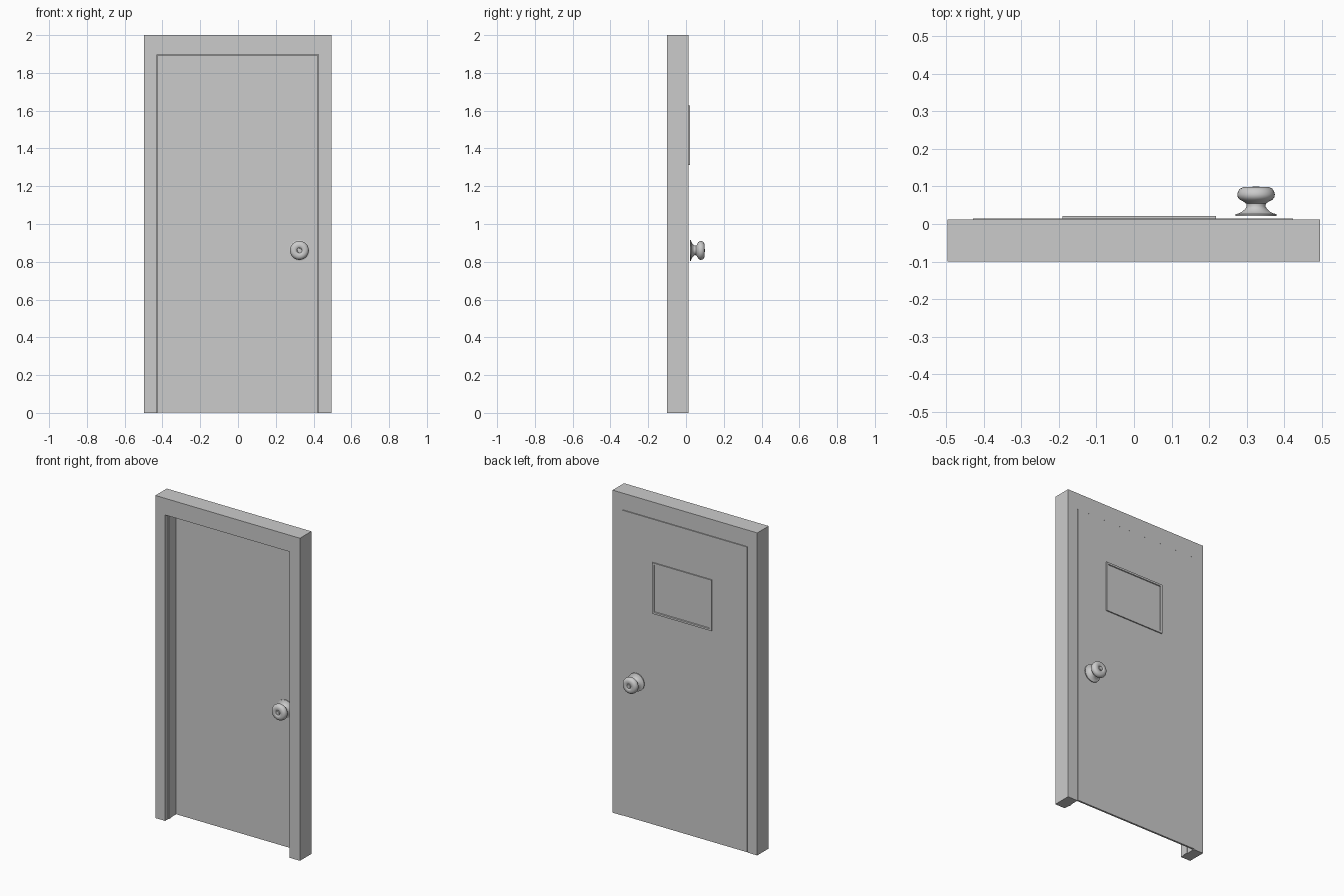
import bpy, bmesh, math
from mathutils import Vector

if "Cube" in bpy.data.objects:
    bpy.data.objects.remove(bpy.data.objects["Cube"])


def finish(name, bm, smooth=False):
    bmesh.ops.recalc_face_normals(bm, faces=bm.faces)
    mesh = bpy.data.meshes.new(name)
    bm.to_mesh(mesh)
    bm.free()
    ob = bpy.data.objects.new(name, mesh)
    bpy.context.collection.objects.link(ob)
    if smooth:
        bpy.ops.object.select_all(action='DESELECT')
        ob.select_set(True)
        bpy.context.view_layer.objects.active = ob
        bpy.ops.object.shade_smooth_by_angle(angle=math.radians(40))
    return ob


def extrude_profile(points, y0, y1):
    """Extrude an xz outline from y0 to y1."""
    bm = bmesh.new()
    face = bm.faces.new([bm.verts.new((x, y0, z)) for x, z in points])
    new = bmesh.ops.extrude_face_region(bm, geom=[face])['geom']
    verts = [g for g in new if isinstance(g, bmesh.types.BMVert)]
    bmesh.ops.translate(bm, verts=verts, vec=(0, y1 - y0, 0))
    return bm


def arch(x0, x1, top, ix0, ix1, itop):
    """Outline of two jambs joined by a header."""
    return [(x0, 0), (x0, top), (x1, top), (x1, 0),
            (ix1, 0), (ix1, itop), (ix0, itop), (ix0, 0)]


def rect(x0, x1, z0, z1):
    return [(x0, z0), (x0, z1), (x1, z1), (x1, z0)]


# Frame and the slim stop strip running round its opening
finish('door_frame', extrude_profile(arch(-0.497, 0.495, 2.0, -0.43, 0.425, 1.897), -0.1, 0.012))
finish('stop_strip', extrude_profile(arch(-0.435, 0.43, 1.902, -0.426, 0.421, 1.893), -0.07, -0.045))

# Thin door leaf, just proud of the frame at the back
finish('door_leaf', extrude_profile(rect(-0.429, 0.424, 0.003, 1.895), 0.003, 0.0145))

# Framed plate on the back of the door
bm = extrude_profile(rect(-0.19, 0.218, 1.312, 1.628), 0.013, 0.0215)
bm.faces.ensure_lookup_table()
back = max(bm.faces, key=lambda f: f.calc_center_median().y)
bmesh.ops.inset_region(bm, faces=[back], thickness=0.017)
bmesh.ops.inset_region(bm, faces=[back], thickness=0.003, depth=-0.005)
finish('back_plate', bm)

# Lathed knobs: (radius, distance out from the door)
PROFILE = [(0, 0), (0.055, 0), (0.055, 0.005), (0.047, 0.007), (0.037, 0.012),
           (0.029, 0.019), (0.025, 0.026), (0.026, 0.033), (0.034, 0.039),
           (0.044, 0.044), (0.049, 0.051), (0.050, 0.058), (0.048, 0.066),
           (0.043, 0.073), (0.035, 0.077), (0.025, 0.078), (0.017, 0.076),
           (0.014, 0.073), (0.012, 0.073), (0.011, 0.078), (0, 0.079)]


def knob(name, base, side):
    bm = bmesh.new()
    c = Vector((0.325, base, 0.86))
    vs = [bm.verts.new(c + Vector((r, side * d, 0))) for r, d in PROFILE]
    edges = [bm.edges.new(p) for p in zip(vs, vs[1:])]
    bmesh.ops.spin(bm, geom=vs + edges, cent=c, axis=(0, 1, 0),
                   angle=math.tau, steps=32, use_duplicate=False)
    bmesh.ops.remove_doubles(bm, verts=bm.verts, dist=0.0002)
    finish(name, bm, smooth=True)


knob('back_knob', 0.021, 1)
knob('front_knob', 0.002, -1)
